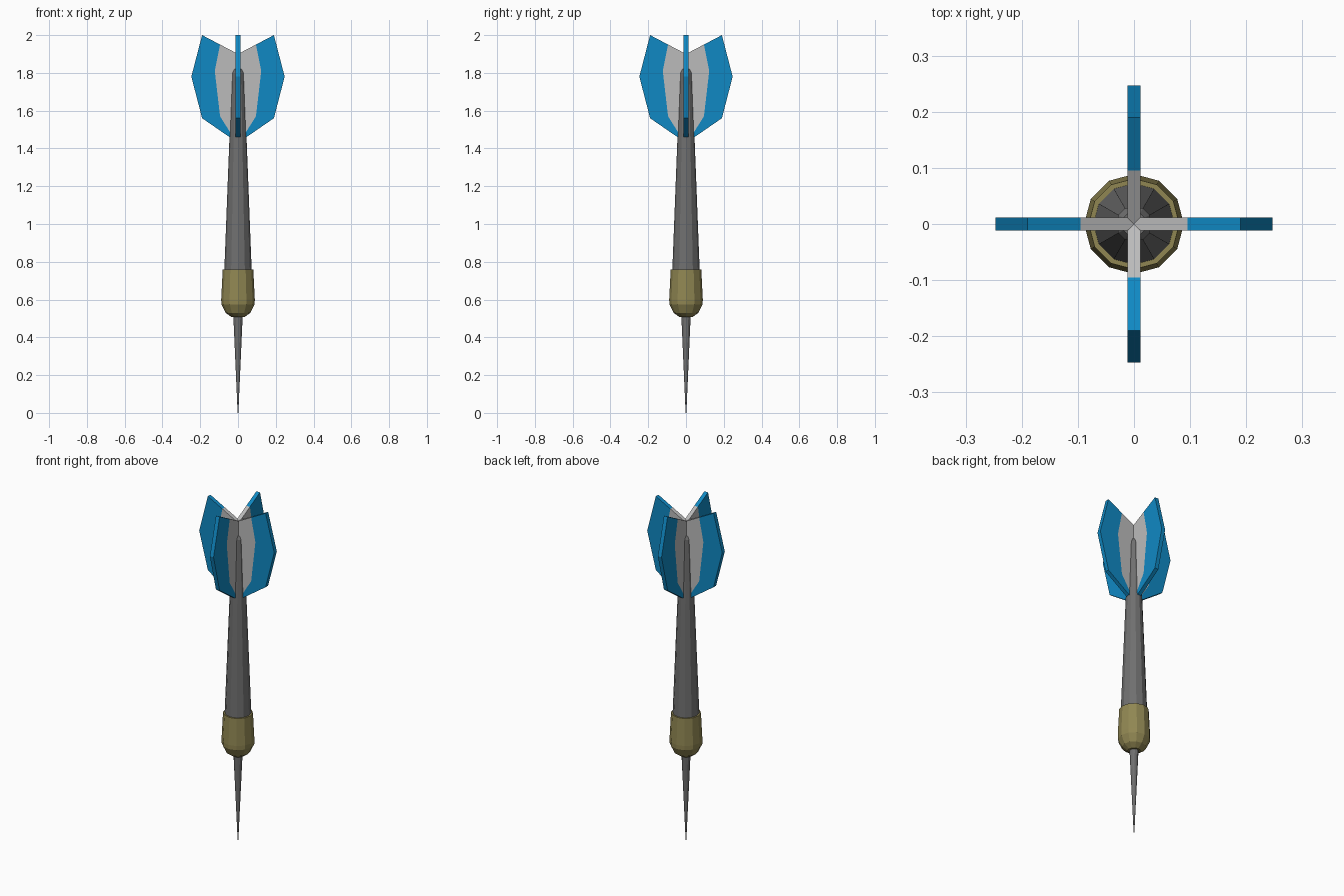
import bpy, bmesh, math
from mathutils import Matrix

if "Cube" in bpy.data.objects:
    bpy.data.objects.remove(bpy.data.objects["Cube"])


def material(name, r, g, b):
    m = bpy.data.materials.new(name)
    m.diffuse_color = (r, g, b, 1)
    m.use_nodes = True
    m.node_tree.nodes["Principled BSDF"].inputs["Base Color"].default_value = m.diffuse_color
    return m


STEEL = material("dark_steel", 0.16, 0.16, 0.16)
BRASS = material("brass", 0.28, 0.24, 0.085)
BLUE = material("flight_blue", 0.005, 0.25, 0.55)
PALE = material("flight_grey", 0.5, 0.5, 0.5)


def finish(name, bm, mats):
    bmesh.ops.recalc_face_normals(bm, faces=bm.faces)
    me = bpy.data.meshes.new(name)
    bm.to_mesh(me)
    bm.free()
    for m in mats:
        me.materials.append(m)
    ob = bpy.data.objects.new(name, me)
    bpy.context.collection.objects.link(ob)
    return ob


def lathe(name, profile, mat, sides=12):
    """Closed faceted solid from (radius, height) rings."""
    bm = bmesh.new()
    rings = [[bm.verts.new((r * math.cos(math.tau * i / sides),
                            r * math.sin(math.tau * i / sides), z))
              for i in range(sides)] for r, z in profile]
    for a, b in zip(rings, rings[1:]):
        for i in range(sides):
            j = (i + 1) % sides
            bm.faces.new((a[i], a[j], b[j], b[i]))
    bm.faces.new(rings[0][::-1])
    bm.faces.new(rings[-1])
    return finish(name, bm, [mat])


# Point, barrel and shaft
lathe("point", [(0.002, 0), (0.025, 0.52)], STEEL)
lathe("barrel", [(0.035, 0.508), (0.066, 0.53), (0.088, 0.575),
                 (0.089, 0.60), (0.081, 0.76)], BRASS)
lathe("shaft", [(0.073, 0.74), (0.032, 1.80), (0.022, 1.82)], STEEL)

# Flights: pale inner panel and blue outer band share the dividing points
T = 0.012
DIVIDE = [(0.095, 1.95), (0.123, 1.81), (0.095, 1.57), (0.035, 1.475)]
OUTER = [(0.19, 2.0), (0.247, 1.78), (0.19, 1.56), (0.045, 1.46)]
PANELS = [([(0, 1.9)] + DIVIDE + [(0, 1.475)], 0),
          (DIVIDE + [(0, 1.475), (0, 1.46)] + OUTER[::-1], 1)]

for k in range(4):
    bm = bmesh.new()
    cache = {}

    def vert(p, y):
        if (p, y) not in cache:
            cache[p, y] = bm.verts.new((p[0], y, p[1]))
        return cache[p, y]

    # Both side skins, then the rim joining their open edges
    for pts, slot in PANELS:
        for y in (-T, T):
            bm.faces.new([vert(p, y) for p in pts]).material_index = slot
    rim = [e for e in bm.edges if e.is_boundary and e.verts[0].co.y < 0]
    for e in rim:
        slot = e.link_faces[0].material_index
        a, b = e.verts
        others = [next(v for v in cache.values() if v.co.y > 0
                       and abs(v.co.x - s.co.x) < 1e-6
                       and abs(v.co.z - s.co.z) < 1e-6) for s in (b, a)]
        bm.faces.new([a, b] + others).material_index = slot
    bmesh.ops.rotate(bm, verts=bm.verts,
                     matrix=Matrix.Rotation(k * math.pi / 2, 3, 'Z'))
    finish(f"flight_{k + 1}", bm, [PALE, BLUE])
